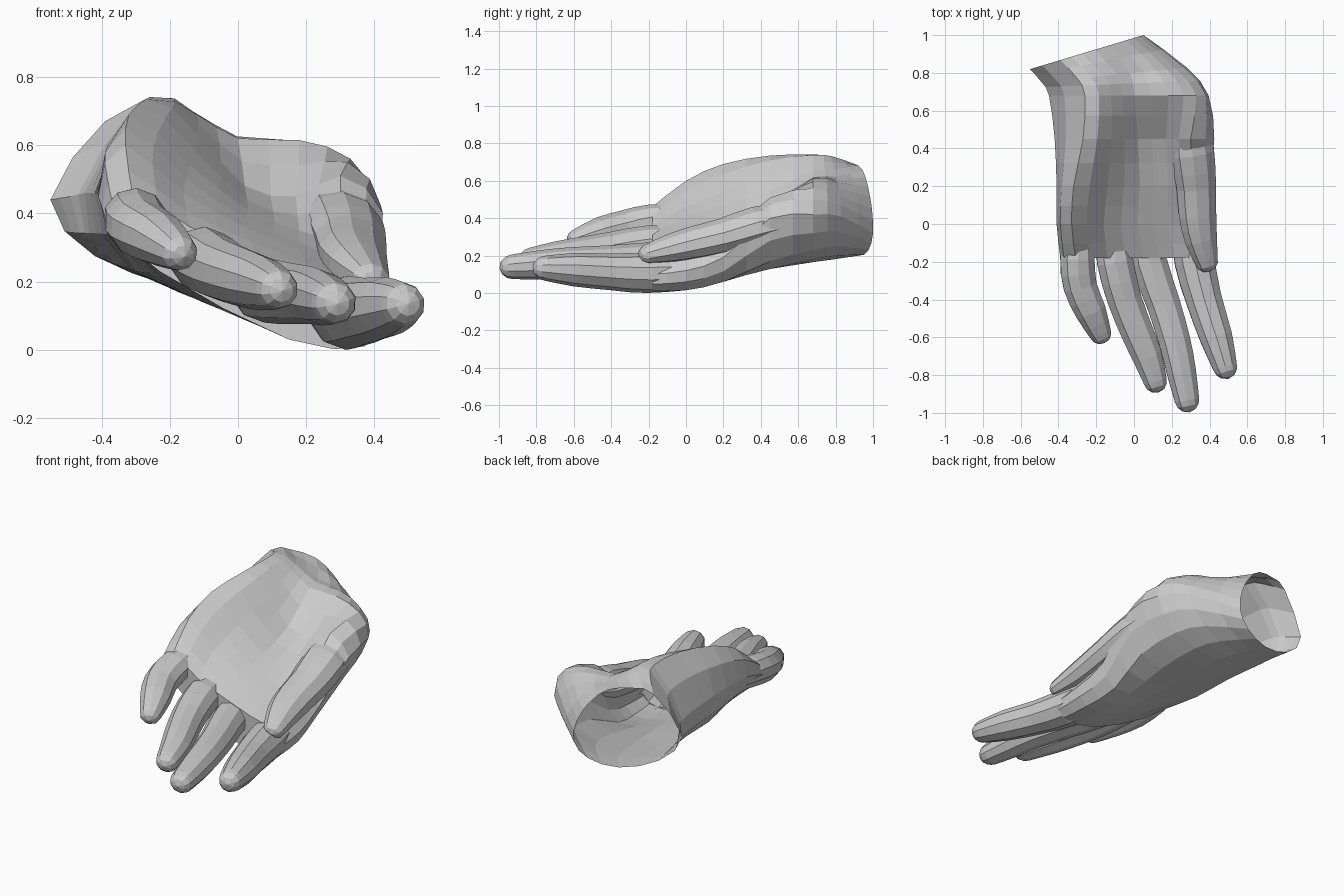
import bpy, bmesh
from math import sin, cos, pi
from mathutils import Vector

if "Cube" in bpy.data.objects:
    bpy.data.objects.remove(bpy.data.objects["Cube"])


def spline(pts, closed=False):
    """Double the point count with Catmull-Rom midpoints."""
    n, out = len(pts), []
    for i in range(n if closed else n - 1):
        q = [pts[(i + k) % n] if closed else pts[min(max(i + k, 0), n - 1)]
             for k in (-1, 0, 1, 2)]
        out += [q[1], (q[1] + q[2]) * 0.5625 - (q[0] + q[3]) * 0.0625]
    return out if closed else out + [pts[-1]]


def loft(name, rings, tip=None):
    """Closed skin through rings; tip is an optional apex for the last ring."""
    bm = bmesh.new()
    rows = [[bm.verts.new(p) for p in r] for r in rings]
    n = len(rows[0])
    for a, b in zip(rows, rows[1:]):
        for i in range(n):
            j = (i + 1) % n
            bm.faces.new((a[i], a[j], b[j], b[i]))
    for row, apex in ((rows[0], None), (rows[-1], tip)):
        c = bm.verts.new(apex or sum((v.co for v in row), Vector()) / n)
        for i in range(n):
            bm.faces.new((row[i], row[(i + 1) % n], c))
    bmesh.ops.recalc_face_normals(bm, faces=bm.faces[:])
    me = bpy.data.meshes.new(name)
    bm.to_mesh(me)
    bm.free()
    ob = bpy.data.objects.new(name, me)
    bpy.context.collection.objects.link(ob)
    return ob


def digit(name, path, flat=1.0, sides=10):
    """Tapered finger along (x, y, z, radius) points with a rounded tip."""
    path = spline([Vector(p) for p in path])
    c = [p.to_3d() for p in path]
    r = [p[3] * 1.04 for p in path]
    t = (c[-1] - c[-2]).normalized()
    end, re = c[-1], r[-1]
    for along, scale in ((0.45, 0.88), (0.82, 0.55)):
        c.append(end + t * re * along)
        r.append(re * scale)
    rings = []
    for i, p in enumerate(c):
        d = (c[min(i + 1, len(c) - 1)] - c[max(i - 1, 0)]).normalized()
        side = d.cross(Vector((0.35, 0, 0.94))).normalized()
        up = side.cross(d)
        rings.append([p + (side * cos(a) + up * sin(a) * flat) * r[i]
                      for a in (2 * pi * k / sides for k in range(sides))])
    return loft(name, rings, tip=end + t * re)


# Palm and wrist: (x, z) sections from the knuckles back to the open wrist
sections = [
    [(-.39, .39), (-.31, .46), (-.14, .36), (.05, .285), (.22, .225),
     (.34, .19), (.415, .10), (.37, .01), (.15, .03), (-.23, .23)],
    [(-.41, .45), (-.33, .60), (-.16, .46), (.02, .36), (.18, .29),
     (.32, .22), (.415, .12), (.35, .015), (.12, .05), (-.25, .225)],
    [(-.41, .46), (-.32, .69), (-.14, .54), (.03, .41), (.18, .35),
     (.31, .30), (.40, .19), (.31, .06), (.05, .10), (-.30, .23)],
    [(-.42, .46), (-.27, .735), (-.12, .63), (.02, .48), (.17, .45),
     (.30, .51), (.425, .40), (.32, .17), (0, .13), (-.32, .24)],
    [(-.45, .46), (-.26, .74), (-.12, .69), (0, .62), (.18, .615),
     (.33, .56), (.395, .42), (.26, .23), (-.05, .165), (-.36, .25)],
    [(-.49, .45), (-.30, .72), (-.16, .70), (-.02, .62), (.12, .59),
     (.22, .52), (.28, .41), (.16, .25), (-.10, .18), (-.38, .26)],
    [(-.55, .44), (-.39, .67), (-.28, .69), (-.14, .66), (-.04, .57),
     (.03, .45), (.05, .32), (-.03, .23), (-.20, .20), (-.42, .275)],
]
depths = [(-.18, 0), (0, 0), (.2, 0), (.45, 0), (.68, 0), (.8, .1), (.985, .3)]
rings = [spline([Vector((x, y + s * x, z)) for x, z in sec], True)
         for sec, (y, s) in zip(sections, depths)]
columns = [spline(list(col)) for col in zip(*rings)]
hand = loft("hand", [list(r) for r in zip(*columns)])

digits = [
    # Fingers
    digit("little_finger", [(-.29, .02, .40, .075), (-.30, -.18, .385, .092),
                            (-.285, -.33, .355, .09), (-.23, -.46, .325, .083),
                            (-.18, -.575, .29, .06)], .93),
    digit("ring_finger", [(-.13, .02, .265, .085), (-.10, -.2, .265, .097),
                          (-.05, -.4, .235, .092), (.02, -.58, .21, .087),
                          (.07, -.7, .195, .08), (.112, -.83, .18, .063)], .95),
    digit("middle_finger", [(.05, .02, .19, .09), (.08, -.2, .175, .096),
                            (.155, -.42, .165, .09), (.215, -.62, .16, .085),
                            (.25, -.78, .15, .079), (.28, -.93, .14, .066)], .95),
    digit("index_finger", [(.28, .02, .12, .09), (.32, -.2, .108, .106),
                           (.37, -.4, .113, .096), (.435, -.6, .125, .087),
                           (.482, -.755, .133, .065)], .98),
    # Thumb lying along the index side of the palm
    digit("thumb", [(.285, .58, .40, .10), (.31, .38, .36, .118),
                    (.33, .2, .305, .108), (.337, .05, .27, .102),
                    (.355, -.08, .24, .088), (.383, -.19, .212, .064)], .82),
]

# Fuse the digits into one skin
for d in digits:
    mod = hand.modifiers.new(d.name, 'BOOLEAN')
    mod.operation, mod.solver, mod.object = 'UNION', 'EXACT', d
bpy.context.view_layer.update()
fused = bpy.data.meshes.new_from_object(
    hand.evaluated_get(bpy.context.evaluated_depsgraph_get()))
hand.modifiers.clear()
hand.data = fused
for d in digits:
    bpy.data.objects.remove(d)

# Open the wrist by removing the faces on the rim plane
bm = bmesh.new()
bm.from_mesh(fused)
rim = [f for f in bm.faces
       if all(abs(v.co.y - .985 - .3 * v.co.x) < 1e-3 for v in f.verts)]
bmesh.ops.delete(bm, geom=rim, context='FACES')
bm.to_mesh(fused)
bm.free()
